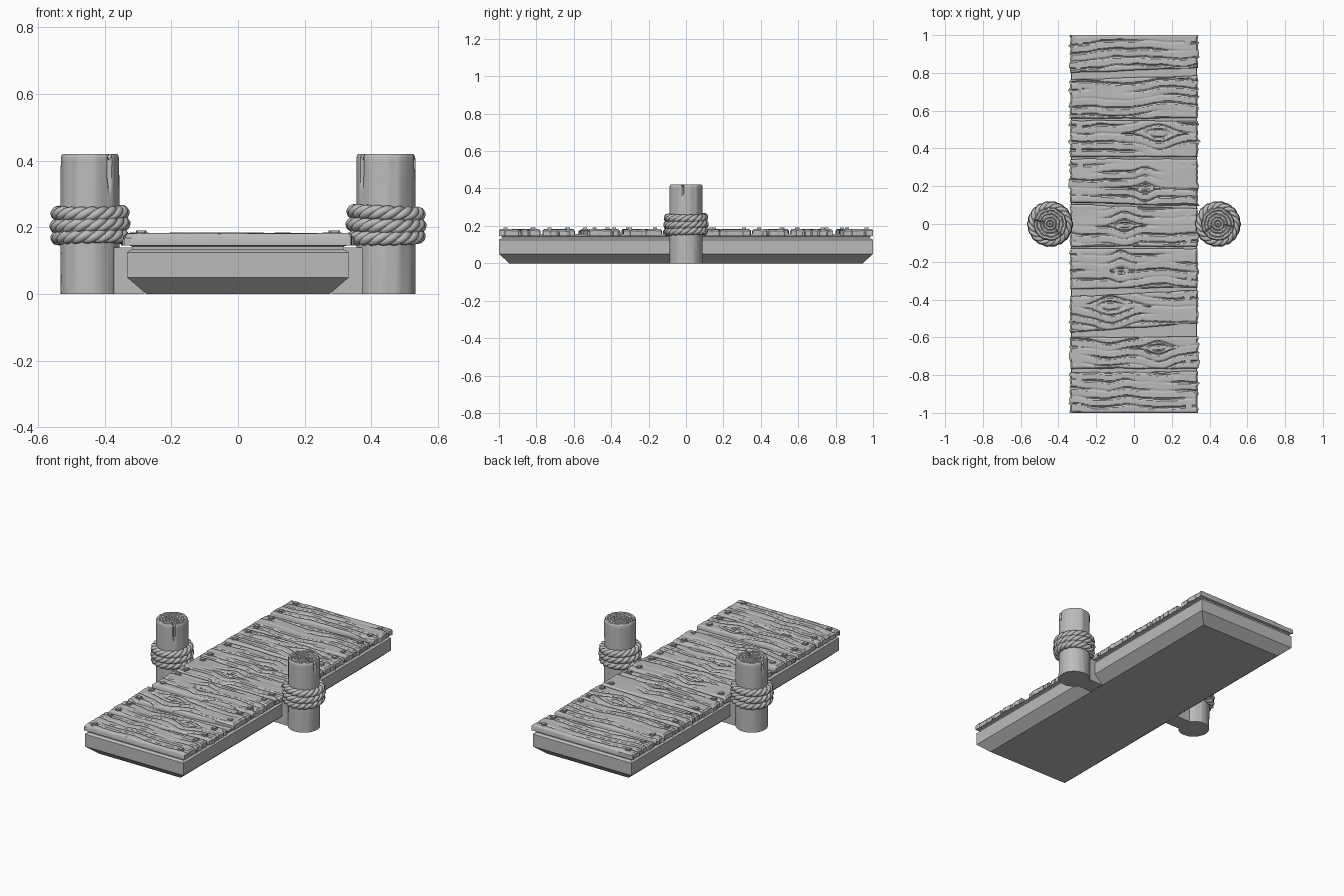
import bpy, bmesh, math
from mathutils import Vector, noise

cube = bpy.data.objects.get("Cube")
if cube:
    bpy.data.objects.remove(cube, do_unlink=True)

grey = bpy.data.materials.new("weathered_grey")
grey.use_nodes = True
GREY = (0.5, 0.5, 0.5, 1)
grey.diffuse_color = GREY
grey.node_tree.nodes["Principled BSDF"].inputs["Base Color"].default_value = GREY


def add_object(name, bm, smooth=None):
    bmesh.ops.recalc_face_normals(bm, faces=bm.faces)
    mesh = bpy.data.meshes.new(name)
    bm.to_mesh(mesh)
    bm.free()
    obj = bpy.data.objects.new(name, mesh)
    bpy.context.collection.objects.link(obj)
    mesh.materials.append(grey)
    if smooth:
        bpy.ops.object.select_all(action="DESELECT")
        obj.select_set(True)
        bpy.context.view_layer.objects.active = obj
        bpy.ops.object.shade_smooth_by_angle(angle=math.radians(smooth))
    return obj


def loft(bm, rings):
    """Bridge equal-length closed rings and cap both ends."""
    rows = [[bm.verts.new(p) for p in ring] for ring in rings]
    for a, b in zip(rows, rows[1:]):
        for i in range(len(a)):
            j = (i + 1) % len(a)
            bm.faces.new((a[i], a[j], b[j], b[i]))
    bm.faces.new(rows[0][::-1])
    bm.faces.new(rows[-1])


def box(bm, center, size):
    verts = bmesh.ops.create_cube(bm, size=1)["verts"]
    for v in verts:
        v.co = Vector(center) + Vector(a * b for a, b in zip(v.co, size))
    return verts


def groove(distance, width):
    """1 in the middle of a groove, 0 outside it."""
    return max(0.0, 1 - (distance / width) ** 2)


# Chamfered hull under the deck, with a shadow groove below the planks
hull = bmesh.new()
steps = [(0, 0.275, 0.945), (0.05, 0.333, 1), (0.125, 0.333, 1),
         (0.134, 0.318, 0.985), (0.143, 0.318, 0.985), (0.147, 0.33, 0.998), (0.156, 0.33, 0.998)]
loft(hull, [[(sx * x, sy * y, z) for sx, sy in ((-1, -1), (1, -1), (1, 1), (-1, 1))]
            for z, x, y in steps])
add_object("deck_base", hull)

# Brackets joining the posts to the hull
for side, label in ((1, "left"), (-1, "right")):
    bracket = bmesh.new()
    box(bracket, (side * 0.34, 0, 0.07), (0.12, 0.1, 0.14))
    add_object(label + "_post_bracket", bracket)

# Planks: (front y, back y) at the -x end and at the +x end, then the knot (x, y, size)
PLANKS = [
    (0.80, 1.0, 0.825, 1.0, None),
    (0.56, 0.765, 0.56, 0.785, None),
    (0.355, 0.55, 0.355, 0.545, (0.13, 0.48, 0.045)),
    (0.115, 0.345, 0.095, 0.345, (0.06, 0.19, 0.025)),
    (-0.12, 0.105, -0.12, 0.08, (-0.05, -0.01, 0.03)),
    (-0.345, -0.13, -0.335, -0.13, (-0.07, -0.25, 0.022)),
    (-0.575, -0.385, -0.525, -0.35, (-0.12, -0.435, 0.05)),
    (-0.765, -0.6, -0.765, -0.595, (0.13, -0.655, 0.035)),
    (-1.0, -0.785, -1.0, -0.78, None),
]
HALF, TOP, NX, NY = 0.336, 0.182, 90, 48
SPACING = 0.042


def grain_depth(x, y, seed, knot):
    """Depth of the carved grain at a point of a plank."""
    warp = 0.03 * noise.noise((x * 4, y * 2, seed)) + 0.008 * noise.noise((x * 12, y * 5, seed + 9))
    cut = 0.0
    if knot:
        kx, ky, size = knot
        dx, dy = x - kx, y - ky
        bulge = size * math.exp(-(dx / (size * 2)) ** 2)
        calm = 1 - math.exp(-(dx / 0.16) ** 2)
        inner = math.hypot(dx / (size * 1.2), dy / (size * 0.45))
        cut = groove((inner - 1) * size * 0.45, 0.006)
        dist = abs(dy) - bulge
        if dist < 0:
            return 0.009 * max(cut, groove(dist, 0.006) if abs(dx) < size * 2.4 else 0)
        w = math.copysign(dist, dy) + warp * calm
    else:
        w = y + warp
    line = round(w / SPACING)
    fade = noise.noise((x * 3.5, line * 3.7, seed + 20))
    strength = min(1, max(0, 0.75 + fade * 2))
    return 0.010 * max(cut, strength * groove(w - line * SPACING, 0.007))


nails = bmesh.new()
for n, (l0, l1, r0, r1, knot) in enumerate(PLANKS):
    seed = n * 7.3 + 1.5
    bm = bmesh.new()
    grid = []
    for i in range(NX + 1):
        u = i / NX
        row = []
        for j in range(NY + 1):
            v = j / NY
            lo, hi = l0 + (r0 - l0) * u, l1 + (r1 - l1) * u
            y = lo + (hi - lo) * v
            x = (2 * u - 1) * HALF
            depth = grain_depth(x, y, seed, knot)
            # Ragged ends and gently wavy sides
            ragged = 0.014 * noise.noise((math.copysign(5, x), y * 22, seed)) - depth * 0.8
            x += math.copysign(ragged, x) * abs(2 * u - 1) ** 20
            if abs(y) < 0.985:
                y += 0.005 * noise.noise((x * 9, v * 2, seed + 3))
            edge = min(u * 2 * HALF, (1 - u) * 2 * HALF, v * (hi - lo), (1 - v) * (hi - lo))
            round_off = 0.009 * max(0, 1 - edge / 0.009) ** 2
            swell = 0.003 * noise.noise((x * 5, y * 12, seed + 5))
            row.append(bm.verts.new((x, min(1, max(-1, y)), TOP + swell - depth - round_off)))
        grid.append(row)
    for i in range(NX):
        for j in range(NY):
            bm.faces.new((grid[i][j], grid[i + 1][j], grid[i + 1][j + 1], grid[i][j + 1]))
    # Side walls and underside
    rim = [e for e in bm.edges if e.is_boundary]
    skirt = bmesh.ops.extrude_edge_only(bm, edges=rim)["geom"]
    for v in skirt:
        if isinstance(v, bmesh.types.BMVert):
            v.co.z = 0.146
    bmesh.ops.contextual_create(bm, geom=[e for e in skirt if isinstance(e, bmesh.types.BMEdge) and e.is_boundary])
    add_object(f"plank_{n + 1}", bm, 40)

    # Two square nail heads at each plank end
    for sx, lo, hi in ((-1, l0, l1), (1, r0, r1)):
        for k, y in enumerate((lo + 0.035, hi - 0.035)):
            wobble = 0.012 * noise.noise((sx * 3.1, k * 2.7, seed))
            box(nails, (sx * 0.29 + wobble, y, 0.179), (0.034, 0.034, 0.022))
bmesh.ops.bevel(nails, geom=nails.edges[:], offset=0.006, segments=2, affect="EDGES")
add_object("nail_heads", nails, 40)


# Mooring posts: lathed logs with vertical cracks and growth rings on top
POST_X, POST_R, POST_H, SEGS = 0.444, 0.088, 0.42, 160


def post(label, side, cracks):
    def point(r, z, i):
        a = math.tau * i / SEGS
        wave = noise.noise((math.cos(a) * 3, math.sin(a) * 3, z * 3 + side * 8))
        radius = r * (1 + 0.03 * wave)
        for angle, bottom in cracks:
            off = (a - math.radians(angle) + math.pi) % math.tau - math.pi
            open_up = min(1, max(0, (z - bottom) / 0.05))
            split = groove(off * r, 0.003 + 0.004 * open_up) * open_up
            if z < POST_H - 0.008:
                radius -= 0.014 * split
            elif r > 0.03:
                z -= 0.014 * split
        if r < POST_R * 0.93:
            turn = r / 0.017 + 0.25 * noise.noise((math.cos(a) * 2, math.sin(a) * 2, side))
            z -= 0.006 * groove(turn - round(turn), 0.22)
        return (side * POST_X + radius * math.cos(a), radius * math.sin(a), z)

    profile = [(POST_R, (POST_H - 0.012) * k / 30) for k in range(31)]
    profile += [(POST_R * 0.98, POST_H - 0.005), (POST_R * 0.94, POST_H)]
    profile += [(POST_R * 0.92 * (1 - k / 30), POST_H) for k in range(30)]
    bm = bmesh.new()
    loft(bm, [[point(r, z, i) for i in range(SEGS)] for r, z in profile])
    add_object(label + "_post", bm, 45)


# Rope: three tilted coils, each twisted from three strands
def rope(label, side):
    curve = bpy.data.curves.new(label + "_rope", "CURVE")
    curve.dimensions = "3D"
    curve.bevel_depth = 0.0125
    curve.bevel_resolution = 2
    count, twists = 144, 6
    for coil in range(3):
        height = 0.171 + coil * 0.036
        tilt_dir = coil * 1.1 + side
        for strand in range(3):
            spline = curve.splines.new("POLY")
            spline.points.add(count - 1)
            spline.use_cyclic_u = True
            for i, p in enumerate(spline.points):
                a = math.tau * i / count
                t = twists * a + math.tau * strand / 3
                r = 0.096 + 0.0105 * math.cos(t) + 0.003 * (coil == 1)
                z = height + 0.0105 * math.sin(t) + 0.004 * math.cos(a - tilt_dir)
                p.co = (side * POST_X + r * math.cos(a), r * math.sin(a), z, 1)
    obj = bpy.data.objects.new(label + "_rope", curve)
    bpy.context.collection.objects.link(obj)
    curve.materials.append(grey)
    bpy.ops.object.select_all(action="DESELECT")
    obj.select_set(True)
    bpy.context.view_layer.objects.active = obj
    bpy.ops.object.convert(target="MESH")
    bpy.ops.object.shade_smooth()


for label, side, cracks in (("left", 1, ((-146, 0.3), (-12, 0.34))),
                            ("right", -1, ((-48, 0.3), (168, 0.34)))):
    post(label, side, cracks)
    rope(label, side)
